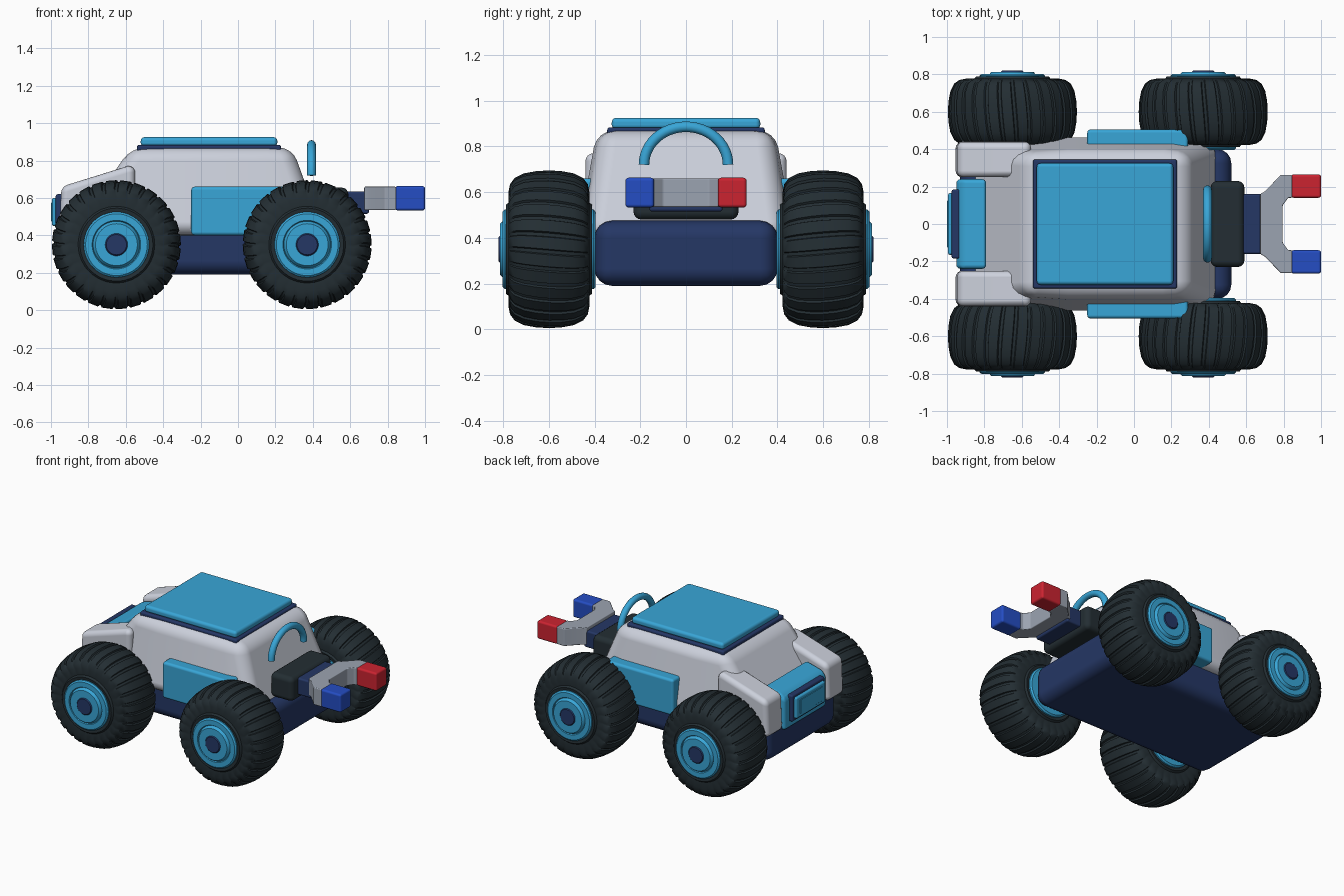
import bpy, bmesh, math

cube = bpy.data.objects.get("Cube")
if cube:
    bpy.data.objects.remove(cube, do_unlink=True)


def material(name, r, g, b):
    m = bpy.data.materials.new(name)
    m.use_nodes = True
    m.diffuse_color = (r, g, b, 1)
    m.node_tree.nodes["Principled BSDF"].inputs["Base Color"].default_value = (r, g, b, 1)
    return m


GREY = material("pale grey", 0.60, 0.63, 0.71)
METAL = material("metal grey", 0.33, 0.37, 0.44)
BLUE = material("sky blue", 0.04, 0.38, 0.68)
NAVY = material("navy", 0.018, 0.038, 0.13)
BLACK = material("rubber black", 0.017, 0.027, 0.033)
RED = material("red", 0.60, 0.017, 0.03)
ROYAL = material("royal blue", 0.018, 0.075, 0.55)


def finish(name, bm, mat, bevel=0, sharp=35):
    bmesh.ops.recalc_face_normals(bm, faces=bm.faces)
    mesh = bpy.data.meshes.new(name)
    bm.to_mesh(mesh)
    bm.free()
    mesh.materials.append(mat)
    mesh.shade_smooth()
    ob = bpy.data.objects.new(name, mesh)
    bpy.context.collection.objects.link(ob)
    if bevel:
        mod = ob.modifiers.new("rounding", "BEVEL")
        mod.width, mod.segments = bevel, 4
        mod.limit_method, mod.angle_limit = "ANGLE", math.radians(30)
        mod.harden_normals = True
    else:
        mesh.set_sharp_from_angle(angle=math.radians(sharp))
    return ob


def loft(name, lower, upper, mat, bevel):
    """Solid between two matching loops of 3D points."""
    bm = bmesh.new()
    a = [bm.verts.new(p) for p in lower]
    b = [bm.verts.new(p) for p in upper]
    bm.faces.new(a)
    bm.faces.new(b)
    for i in range(len(a)):
        j = (i + 1) % len(a)
        bm.faces.new((a[i], a[j], b[j], b[i]))
    return finish(name, bm, mat, bevel)


def box(name, x, y, z, mat, bevel):
    loop = [(x[0], y[0]), (x[1], y[0]), (x[1], y[1]), (x[0], y[1])]
    return loft(name, [(*p, z[0]) for p in loop], [(*p, z[1]) for p in loop], mat, bevel)


def side_prism(name, profile, y0, y1, mat, bevel):
    return loft(name, [(x, y0, z) for x, z in profile], [(x, y1, z) for x, z in profile], mat, bevel)


def lathe(name, profile, angles, cx, side, mat, lug=None):
    """Spin (radius, y) points round a wheel axle."""
    bm = bmesh.new()
    rings = []
    for k, angle in enumerate(angles):
        ring = []
        for r, y in profile:
            a, rad = angle, r
            if lug and r > 0.28:
                rad -= lug * (k % 4 > 1)
                a += (y - 0.6) * 0.25
            ring.append(bm.verts.new((cx + rad * math.cos(a), side * y, 0.35 + rad * math.sin(a))))
        rings.append(ring)
    for k, ring in enumerate(rings):
        nxt = rings[(k + 1) % len(rings)]
        for i in range(len(profile) - 1):
            bm.faces.new((ring[i], ring[i + 1], nxt[i + 1], nxt[i]))
    bmesh.ops.remove_doubles(bm, verts=bm.verts, dist=0.00005)
    return finish(name, bm, mat)


# Chassis and cabin
box("chassis", (-0.93, 0.52), (-0.40, 0.40), (0.19, 0.475), NAVY, 0.075)


def cabin_loop(stations, z):
    return [(x, -w, z) for x, w in stations] + [(x, w, z) for x, w in reversed(stations)]


loft("cabin",
     cabin_loop([(-0.90, 0.42), (-0.38, 0.475), (0.28, 0.475), (0.46, 0.44)], 0.40),
     cabin_loop([(-0.57, 0.38), (-0.35, 0.39), (0.15, 0.39), (0.29, 0.375)], 0.87),
     GREY, 0.075)

# Roof
box("roof_trim", (-0.54, 0.23), (-0.345, 0.345), (0.845, 0.883), NAVY, 0.012)
box("roof_panel", (-0.52, 0.21), (-0.325, 0.325), (0.875, 0.925), BLUE, 0.02)

# Side panels and rear fenders
fender = [(-0.955, 0.40), (-0.945, 0.66), (-0.59, 0.77), (-0.55, 0.77), (-0.55, 0.40)]
for side, label in ((1, "left"), (-1, "right")):
    box(label + "_side_panel", (-0.25, 0.29), sorted((side * 0.38, side * 0.505)),
        (0.40, 0.66), BLUE, 0.018)
    side_prism(label + "_fender", fender, side * 0.25, side * 0.44, GREY, 0.045)

# Rear hatch
hatch = [(-0.95, 0.38), (-0.95, 0.60), (-0.92, 0.635), (-0.79, 0.67), (-0.79, 0.38)]
side_prism("rear_hatch", hatch, -0.24, 0.24, BLUE, 0.025)
box("hatch_frame", (-0.975, -0.93), (-0.185, 0.185), (0.43, 0.62), NAVY, 0.012)
box("hatch_plate", (-0.995, -0.96), (-0.165, 0.165), (0.45, 0.60), BLUE, 0.012)
box("hatch_inset", (-0.999, -0.99), (-0.125, 0.125), (0.475, 0.575), BLUE, 0.003)

# Arched handle
curve = bpy.data.curves.new("arched_handle", "CURVE")
curve.dimensions = "3D"
curve.bevel_depth, curve.bevel_resolution = 0.023, 4
curve.use_fill_caps = True
spline = curve.splines.new("POLY")
spline.points.add(24)
for i, p in enumerate(spline.points):
    a = math.pi * i / 24
    p.co = (0.393, 0.184 * math.cos(a), 0.72 + 0.166 * math.sin(a), 1)
curve.materials.append(BLUE)
bpy.context.collection.objects.link(bpy.data.objects.new("arched_handle", curve))

# Magnet arm
box("arm_mount", (0.41, 0.59), (-0.23, 0.23), (0.48, 0.655), BLACK, 0.035)
box("arm_neck", (0.55, 0.70), (-0.16, 0.16), (0.515, 0.635), NAVY, 0.012)
half = [(0.675, 0.16), (0.70, 0.175), (0.785, 0.262), (0.845, 0.262),
        (0.845, 0.14), (0.825, 0.14), (0.795, 0.10)]
outline = half + [(x, -y) for x, y in reversed(half)]
loft("magnet_yoke", [(x, y, 0.535) for x, y in outline],
     [(x, y, 0.66) for x, y in outline], METAL, 0.006)
box("left_magnet_tip", (0.84, 1.0), (0.14, 0.265), (0.533, 0.663), RED, 0.014)
box("right_magnet_tip", (0.84, 1.0), (-0.265, -0.14), (0.533, 0.663), ROYAL, 0.014)

# Wheels
half_tire = [(0.15, -0.18), (0.195, -0.188), (0.205, -0.175), (0.25, -0.177), (0.285, -0.17),
             (0.312, -0.15), (0.332, -0.11), (0.342, -0.055)]
tire = [(r, 0.6 + y) for r, y in half_tire] + [(0.345, 0.6)]
tire += [(r, 0.6 - y) for r, y in reversed(half_tire)]
hub = [(0, 0.395), (0.165, 0.395), (0.175, 0.405), (0.175, 0.793), (0.165, 0.802),
       (0.13, 0.802), (0.125, 0.794), (0.12, 0.805), (0.112, 0.814), (0, 0.814)]
cap = [(0, 0.80), (0.06, 0.80), (0.06, 0.814), (0.054, 0.82), (0, 0.82)]
LUGS = 28
lug_angles = [(k + f) * math.tau / LUGS for k in range(LUGS) for f in (0, 0.68, 0.74, 0.94)]
even = [k * math.tau / 48 for k in range(48)]
for cx, end in ((-0.65, "rear"), (0.37, "front")):
    for side, label in ((1, "left"), (-1, "right")):
        name = end + "_" + label
        lathe(name + "_tire", tire, lug_angles, cx, side, BLACK, lug=0.01)
        lathe(name + "_hub", hub, even, cx, side, BLUE)
        lathe(name + "_hub_cap", cap, even, cx, side, NAVY)
